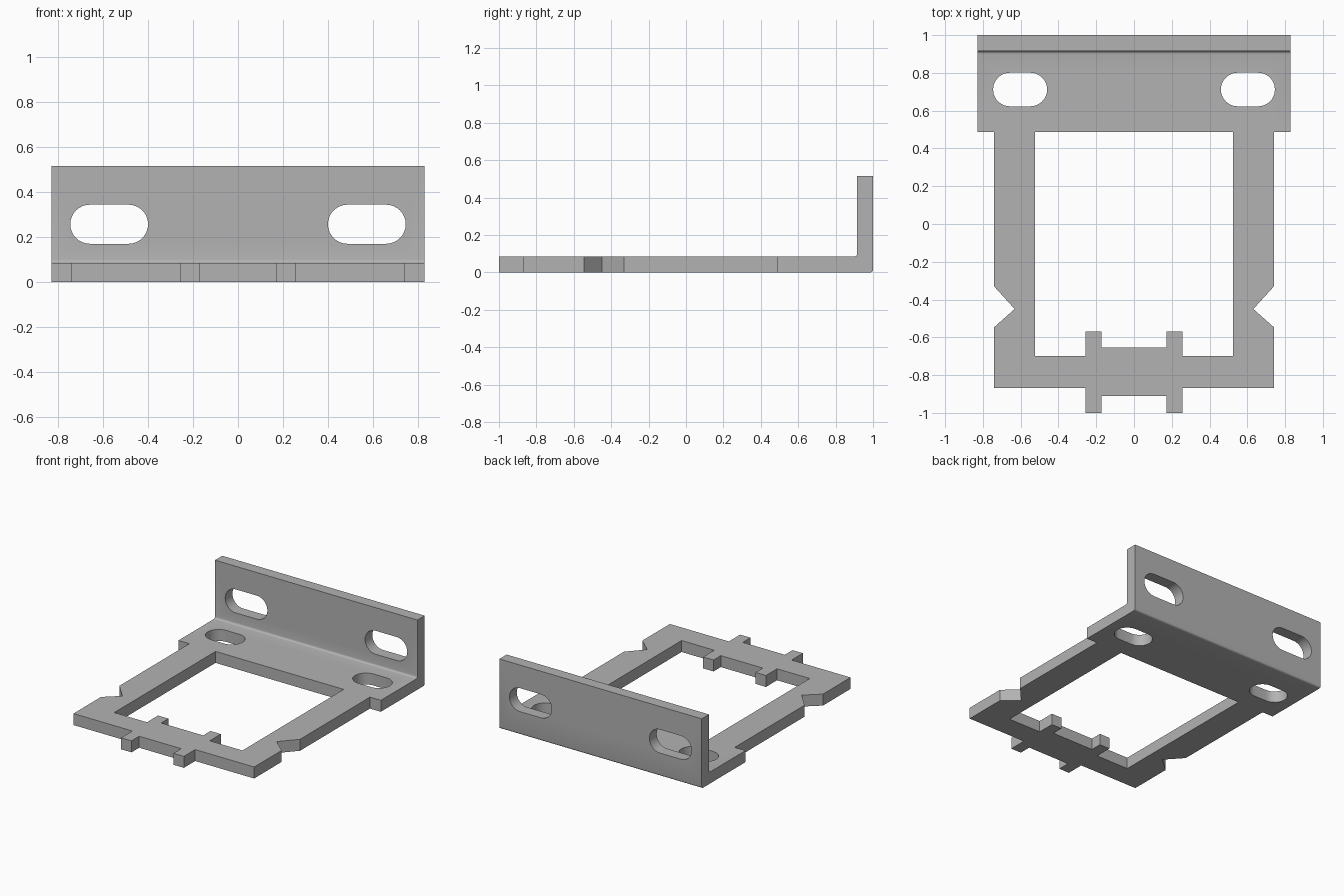
import bpy, bmesh, math
from mathutils import Vector

if "Cube" in bpy.data.objects:
    bpy.data.objects.remove(bpy.data.objects["Cube"], do_unlink=True)

T = 0.085        # sheet thickness
HEIGHT = 0.516   # height of the upright flange

steel = bpy.data.materials.new("grey_steel")
steel.use_nodes = True
steel.diffuse_color = (0.45, 0.45, 0.45, 1)
steel.node_tree.nodes["Principled BSDF"].inputs["Base Color"].default_value = (0.45, 0.45, 0.45, 1)


def prism(name, points, direction):
    """Extrude a closed loop of 3D points along a direction."""
    bm = bmesh.new()
    face = bm.faces.new([bm.verts.new(p) for p in points])
    out = bmesh.ops.extrude_face_region(bm, geom=[face])
    moved = [v for v in out["geom"] if isinstance(v, bmesh.types.BMVert)]
    bmesh.ops.translate(bm, verts=moved, vec=Vector(direction))
    bmesh.ops.recalc_face_normals(bm, faces=bm.faces)
    mesh = bpy.data.meshes.new(name)
    bm.to_mesh(mesh)
    bm.free()
    mesh.materials.append(steel)
    obj = bpy.data.objects.new(name, mesh)
    bpy.context.collection.objects.link(obj)
    return obj


def mirrored(half):
    """Close a right-hand outline by mirroring it across x = 0."""
    return half + [(-x, y) for x, y in reversed(half)]


def arc(cx, cy, r, start, end, steps):
    angles = [math.radians(start + (end - start) * i / steps) for i in range(steps + 1)]
    return [(cx + r * math.cos(a), cy + r * math.sin(a)) for a in angles]


def slot(x0, x1, centre, r):
    return (arc(x1 - r, centre, r, -90, 90, 16) + arc(x0 + r, centre, r, 90, 270, 16))


def combine(target, tool, operation):
    mod = target.modifiers.new(tool.name, "BOOLEAN")
    mod.operation = operation
    mod.solver = "EXACT"
    mod.object = tool
    bpy.context.view_layer.objects.active = target
    bpy.ops.object.modifier_apply(modifier=mod.name)
    bpy.data.objects.remove(tool, do_unlink=True)


# Bent sheet: L profile with a small bend radius inside and out
r = 0.015
profile = ([(-1.2, 0)] + arc(1 - r, r, r, -90, 0, 4) + [(1, HEIGHT), (1 - T, HEIGHT)]
           + arc(1 - T - r, T + r, r, 0, -90, 4) + [(-1.2, T)])
bracket = prism("mounting_bracket", [(-1, y, z) for y, z in profile], (2, 0, 0))

# Plan outline: wide rear flange, side notches and front tabs
outline = mirrored([(0.172, -0.91), (0.172, -1), (0.257, -1), (0.257, -0.868),
                    (0.74, -0.868), (0.74, -0.546), (0.632, -0.45), (0.74, -0.331),
                    (0.74, 0.487), (0.829, 0.487), (0.829, 1.2)])
combine(bracket, prism("outline", [(x, y, -0.2) for x, y in outline], (0, 0, 1)), "INTERSECT")

# Window with two tabs standing in from its front edge
window = mirrored([(0.172, -0.653), (0.172, -0.568), (0.257, -0.568),
                   (0.257, -0.698), (0.525, -0.698), (0.525, 0.487)])
combine(bracket, prism("window", [(x, y, -0.2) for x, y in window], (0, 0, 0.5)), "DIFFERENCE")

# Screw slots through the base and the upright flange
for side in (-1, 1):
    base = [(side * x, y, -0.1) for x, y in slot(0.46, 0.746, 0.712, 0.089)]
    combine(bracket, prism("base_slot", base, (0, 0, 0.3)), "DIFFERENCE")
    wall = [(side * x, 0.85, z) for x, z in slot(0.4, 0.746, 0.258, 0.087)]
    combine(bracket, prism("flange_slot", wall, (0, 0.3, 0)), "DIFFERENCE")

# Smooth the slot walls and bend, keeping all edges crisp
bpy.ops.object.select_all(action="DESELECT")
bracket.select_set(True)
bpy.context.view_layer.objects.active = bracket
bpy.ops.object.shade_smooth_by_angle(angle=math.radians(30))
